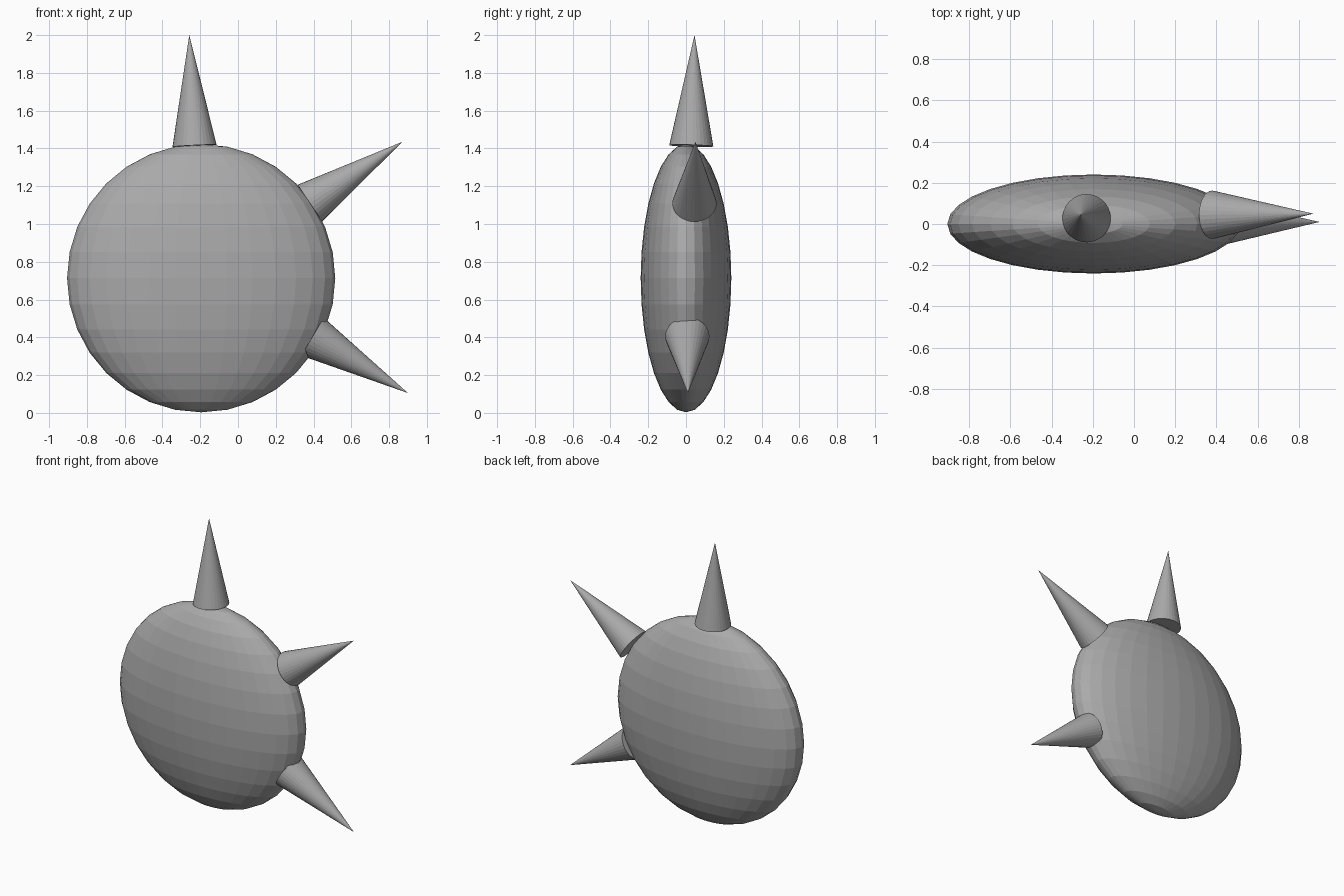
import bpy
from mathutils import Vector

cube = bpy.data.objects.get("Cube")
if cube:
    bpy.data.objects.remove(cube, do_unlink=True)

# One plain grey for everything
grey = bpy.data.materials.new("grey")
grey.use_nodes = True
colour = (0.4, 0.4, 0.4, 1)
grey.diffuse_color = colour
grey.node_tree.nodes["Principled BSDF"].inputs["Base Color"].default_value = colour


def finish(name):
    obj = bpy.context.object
    obj.name = name
    obj.data.materials.append(grey)
    return obj


def spike(name, base, tip):
    """Flat-shaded cone from the base centre to the tip."""
    base, tip = Vector(base), Vector(tip)
    axis = tip - base
    bpy.ops.mesh.primitive_cone_add(vertices=32, radius1=0.117, radius2=0,
                                    depth=axis.length, location=(base + tip) / 2)
    obj = finish(name)
    obj.rotation_euler = axis.to_track_quat('Z', 'Y').to_euler()


# Flattened round body
bpy.ops.mesh.primitive_uv_sphere_add(segments=32, ring_count=16, radius=1,
                                     location=(-0.195, 0, 0.713))
finish("body").scale = (0.71, 0.24, 0.71)

# Spikes around the rim
spike("top_spike", (-0.23, 0.028, 1.414), (-0.258, 0.045, 2.0))
spike("upper_left_spike", (0.38, 0.045, 1.11), (0.87, 0.05, 1.435))
spike("lower_left_spike", (0.394, 0.007, 0.404), (0.9, 0.01, 0.105))
